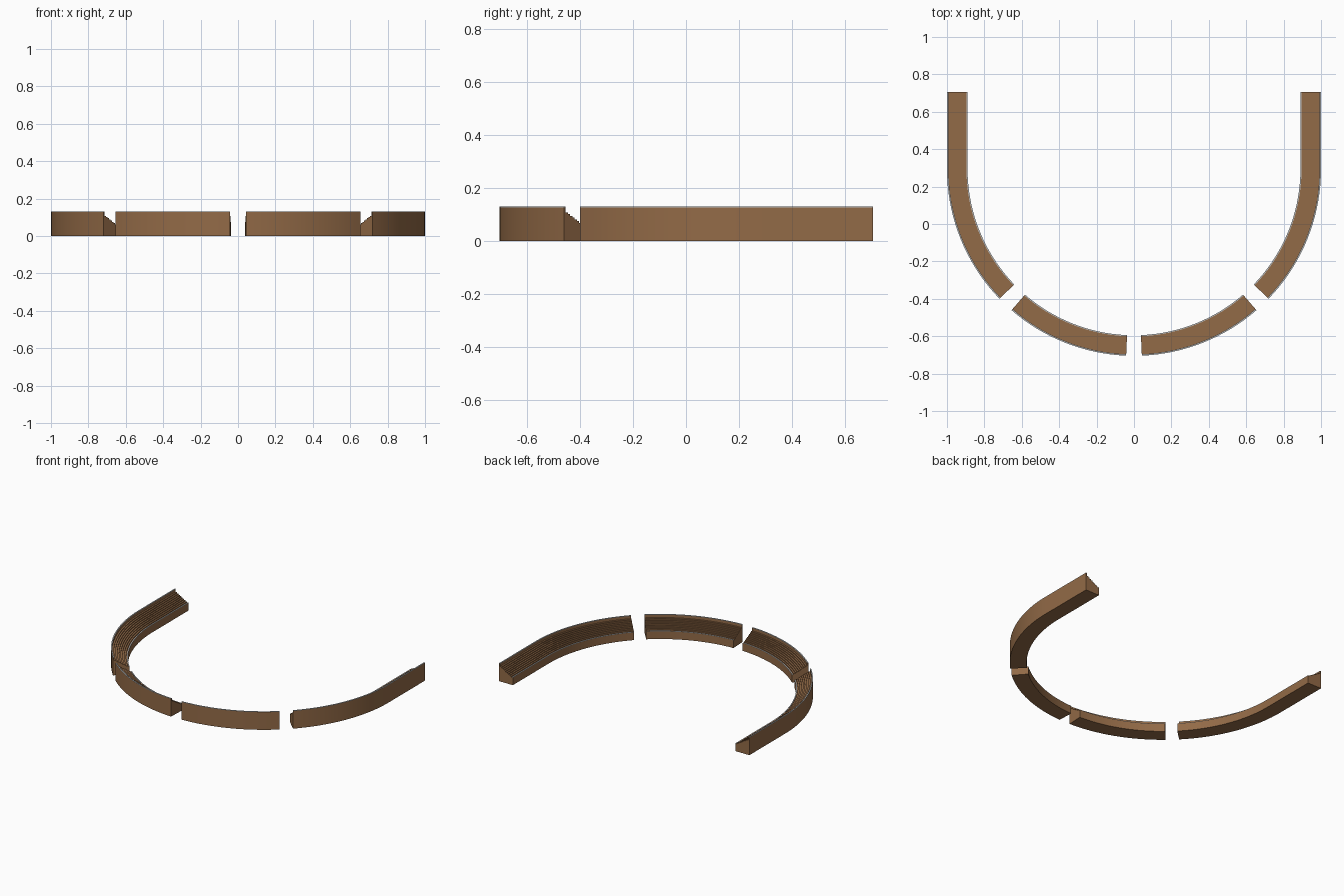
import bpy, bmesh, math

if "Cube" in bpy.data.objects:
    bpy.data.objects.remove(bpy.data.objects["Cube"])

CY = 0.295      # centre of the round end; outer radius is 1


def material(name, rgb):
    m = bpy.data.materials.new(name)
    m.diffuse_color = (*rgb, 1)
    m.use_nodes = True
    m.node_tree.nodes["Principled BSDF"].inputs["Base Color"].default_value = m.diffuse_color
    return m


brown = material("brown", (0.29, 0.145, 0.063))
grey = material("light grey", (0.55, 0.56, 0.56))


def stations(a0, a1, arm_end=None):
    """Path points as functions of inset radius; angle measured from the front."""
    n = max(2, round((a1 - a0) / 2.4))
    pts = []
    for i in range(n + 1):
        a = math.radians(a0 + (a1 - a0) * i / n)
        pts.append((math.sin(a), -math.cos(a), 0.0))
    if arm_end is not None:
        pts.append((1.0, 0.0, arm_end - CY))
    return pts


def sweep(name, profile, path, mat):
    """Sweep a closed (radius, z) profile along the path, mirrored in x."""
    bm = bmesh.new()
    rings = [[bm.verts.new((r * sx, CY + r * sy + off, z)) for r, z in profile]
             for sx, sy, off in path]
    k = len(profile)
    for a, b in zip(rings, rings[1:]):
        for j in range(k):
            bm.faces.new((a[j], a[(j + 1) % k], b[(j + 1) % k], b[j]))
    bm.faces.new(rings[0])
    bm.faces.new(rings[-1][::-1])
    bmesh.ops.recalc_face_normals(bm, faces=bm.faces)
    me = bpy.data.meshes.new(name)
    bm.to_mesh(me)
    bm.free()
    me.materials.append(mat)
    ob = bpy.data.objects.new(name, me)
    bpy.context.collection.objects.link(ob)
    mir = ob.modifiers.new("mirror", 'MIRROR')
    mir.use_mirror_merge = False
    bpy.ops.object.select_all(action='DESELECT')
    ob.select_set(True)
    bpy.context.view_layer.objects.active = ob
    bpy.ops.object.shade_smooth_by_angle(angle=math.radians(25))


# Stepped cross-section: outer wall, rim, seating rows, inner wall
R_IN, R_RIM, Z_LOW, Z_HIGH, ROWS = 0.89, 0.992, 0.055, 0.108, 9
profile = [(R_IN, 0), (1, 0), (1, 0.127), (R_RIM, 0.127)]
tread = (R_RIM - R_IN) / ROWS
rise = (Z_HIGH - Z_LOW) / (ROWS - 1)
for i in range(ROWS):
    z = Z_HIGH - i * rise
    profile += [(R_RIM - i * tread, z), (R_RIM - (i + 1) * tread, z)]


def strip(r0, r1, z0, z1):
    return [(r0, z0), (r1, z0), (r1, z1), (r0, z1)]


for part, path in (("front_stand", stations(2.4, 40.9)),
                   ("side_stand", stations(46, 90, 0.705))):
    sweep(part, profile, path, brown)
    # Thin pale copings on the outer rim and the inner wall
    sweep(part + "_outer_coping", strip(R_RIM, 1, 0.127, 0.13), path, grey)
    sweep(part + "_inner_coping", strip(R_IN, R_IN + 0.006, Z_LOW, Z_LOW + 0.003), path, grey)
